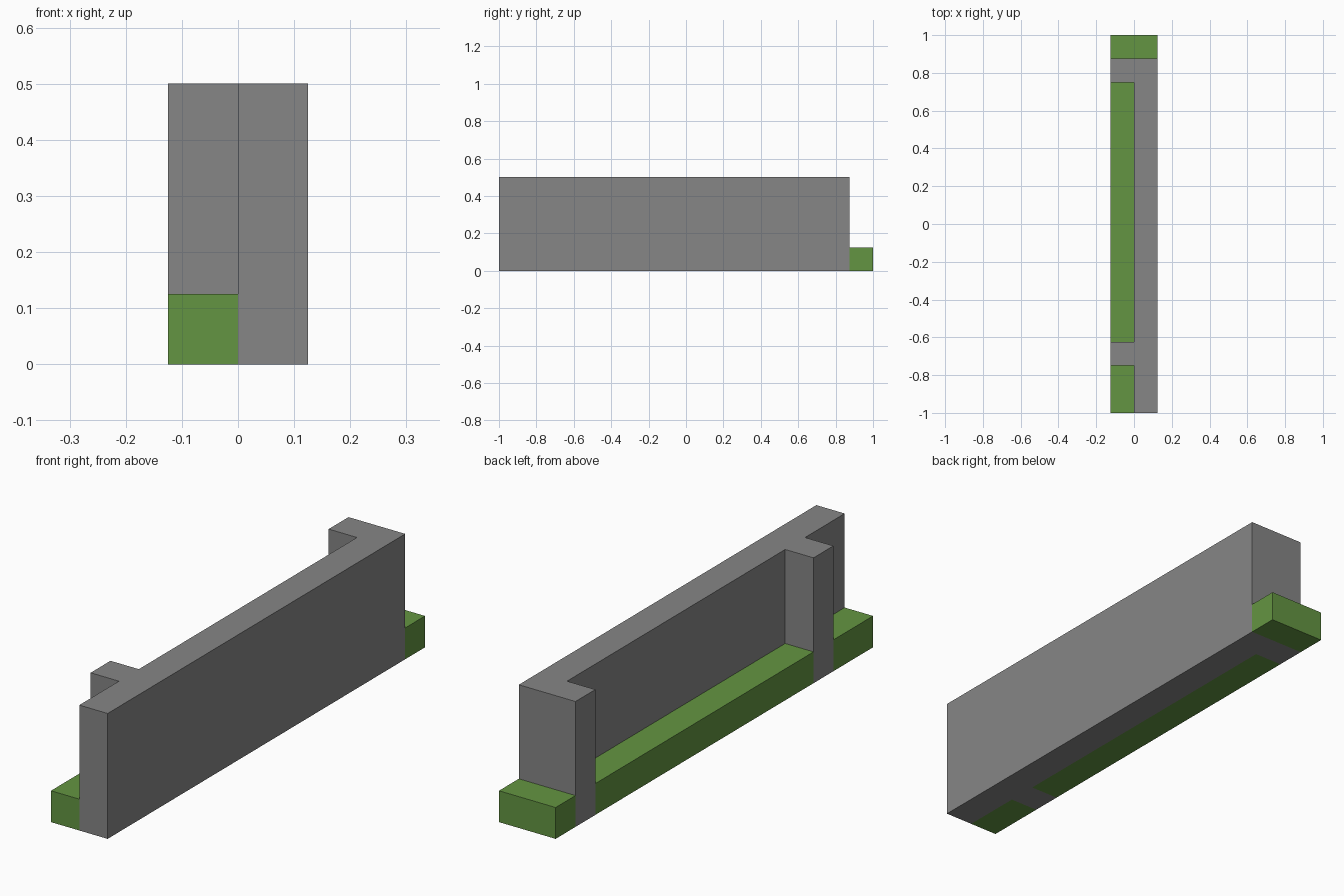
import bpy
import bmesh

cube = bpy.data.objects.get("Cube")
if cube:
    bpy.data.objects.remove(cube, do_unlink=True)


def make_material(name, color):
    mat = bpy.data.materials.new(name)
    mat.use_nodes = True
    mat.diffuse_color = color
    mat.node_tree.nodes["Principled BSDF"].inputs["Base Color"].default_value = color
    return mat


def extrude_plan(name, outline, height, mat):
    """Raise a plan outline from the ground into a flat-shaded solid."""
    bm = bmesh.new()
    base = bm.faces.new([bm.verts.new((x, y, 0)) for x, y in outline])
    raised = bmesh.ops.extrude_face_region(bm, geom=[base], use_keep_orig=True)
    verts = [v for v in raised["geom"] if isinstance(v, bmesh.types.BMVert)]
    bmesh.ops.translate(bm, verts=verts, vec=(0, 0, height))
    bmesh.ops.recalc_face_normals(bm, faces=bm.faces)
    mesh = bpy.data.meshes.new(name)
    bm.to_mesh(mesh)
    bm.free()
    mesh.materials.append(mat)
    obj = bpy.data.objects.new(name, mesh)
    bpy.context.collection.objects.link(obj)
    return obj


def rectangle(x0, x1, y0, y1):
    return [(x0, y0), (x1, y0), (x1, y1), (x0, y1)]


stone = make_material("stone grey", (0.24, 0.24, 0.24, 1))
grass = make_material("grass green", (0.127, 0.30, 0.054, 1))

SIDE = 0.125
FRONT, BACK, WALL_END = -1.0, 1.0, 0.875
PIERS = [(-0.75, -0.625), (0.75, WALL_END)]

# Wall with two piers, as one plan outline
outline = [(SIDE, WALL_END), (SIDE, FRONT), (0, FRONT)]
for y0, y1 in PIERS:
    outline += [(0, y0), (-SIDE, y0), (-SIDE, y1)]
    if y1 < WALL_END:
        outline.append((0, y1))
extrude_plan("wall_with_piers", outline, 0.5, stone)

# Grass strips between the piers and at the back end
strips = {
    "front_grass": (-SIDE, 0, FRONT, PIERS[0][0]),
    "middle_grass": (-SIDE, 0, PIERS[0][1], PIERS[1][0]),
    "back_grass": (-SIDE, SIDE, WALL_END, BACK),
}
for name, bounds in strips.items():
    extrude_plan(name, rectangle(*bounds), SIDE, grass)
